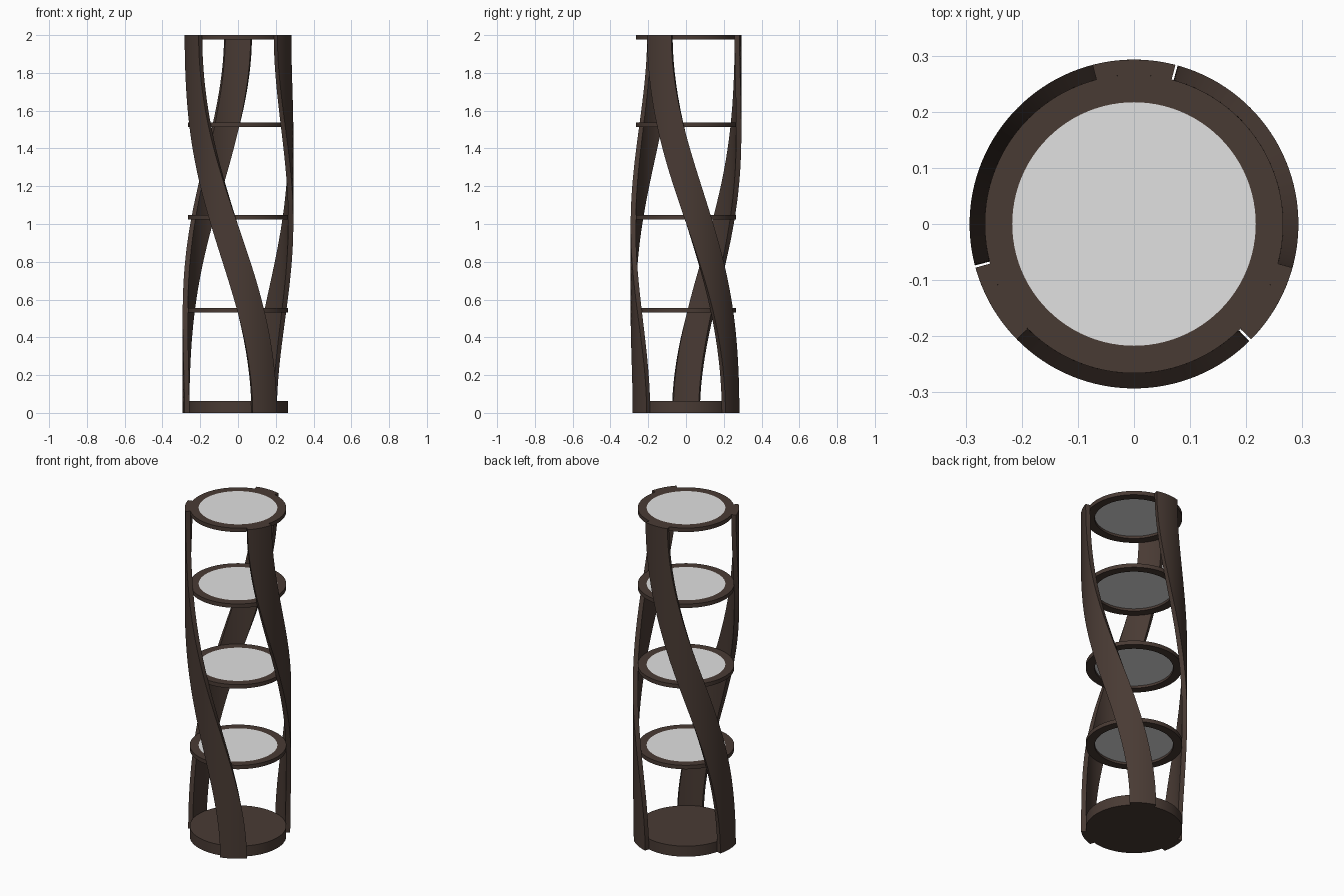
import bpy
import bmesh
from math import cos, sin, pi, radians

cube = bpy.data.objects.get("Cube")
if cube:
    bpy.data.objects.remove(cube, do_unlink=True)


def make_material(name, colour):
    mat = bpy.data.materials.new(name)
    mat.use_nodes = True
    mat.diffuse_color = colour
    mat.node_tree.nodes["Principled BSDF"].inputs["Base Color"].default_value = colour
    return mat


WOOD = make_material("dark brown wood", (0.066, 0.043, 0.034, 1))
GLASS = make_material("pale grey glass", (0.75, 0.75, 0.75, 1))

HEIGHT = 2.0
SHELF_RADIUS = 0.266
GLASS_RADIUS = 0.217
BAND_OUTER = 0.293
SHELF_THICKNESS = 0.024


def skin(name, loops, material, closed):
    """Join matching loops of points with quads; cap the ends unless closed."""
    bm = bmesh.new()
    rows = [[bm.verts.new(p) for p in loop] for loop in loops]
    pairs = list(zip(rows, rows[1:]))
    if closed:
        pairs.append((rows[-1], rows[0]))
    for a, b in pairs:
        for i in range(len(a)):
            j = (i + 1) % len(a)
            bm.faces.new((a[i], a[j], b[j], b[i]))
    if not closed:
        bm.faces.new(rows[0])
        bm.faces.new(rows[-1])
    bmesh.ops.recalc_face_normals(bm, faces=bm.faces)
    mesh = bpy.data.meshes.new(name)
    bm.to_mesh(mesh)
    bm.free()
    obj = bpy.data.objects.new(name, mesh)
    bpy.context.collection.objects.link(obj)
    finish(obj, material)


def finish(obj, material):
    obj.data.materials.append(material)
    bpy.ops.object.select_all(action='DESELECT')
    obj.select_set(True)
    bpy.context.view_layer.objects.active = obj
    bpy.ops.object.shade_smooth_by_angle(angle=radians(35))


def disc(name, radius, bottom, top, material):
    bpy.ops.mesh.primitive_cylinder_add(vertices=96, radius=radius, depth=top - bottom,
                                        location=(0, 0, (top + bottom) / 2))
    obj = bpy.context.object
    obj.name = name
    finish(obj, material)


def ring(name, inner, outer, bottom, top, material, sides=96):
    section = [(inner, bottom), (outer, bottom), (outer, top), (inner, top)]
    angles = [2 * pi * i / sides for i in range(sides)]
    skin(name, [[(r * cos(a), r * sin(a), z) for r, z in section] for a in angles],
         material, closed=True)


def twisted_band(name, start, steps=56, arc_steps=8):
    """Curved upright that eases through a quarter turn from bottom to top."""
    half = radians(14.6)
    arc = [-half + 2 * half * i / arc_steps for i in range(arc_steps + 1)]
    section = [(BAND_OUTER, a) for a in arc] + [(SHELF_RADIUS, a) for a in reversed(arc)]
    loops = []
    for k in range(steps + 1):
        t = k / steps
        turn = radians(start - 90 * t * t * (3 - 2 * t))
        loops.append([(r * cos(a + turn), r * sin(a + turn), HEIGHT * t) for r, a in section])
    skin(name, loops, WOOD, closed=False)


# Solid base
disc("base", SHELF_RADIUS, 0, 0.064, WOOD)

# Framed glass shelves, with the panes flush with the frame tops
for label, top in (("lower", 0.556), ("middle", 1.047), ("upper", 1.538), ("top", HEIGHT)):
    ring(label + "_shelf_frame", GLASS_RADIUS, SHELF_RADIUS, top - SHELF_THICKNESS, top, WOOD)
    disc(label + "_shelf_glass", GLASS_RADIUS, top - 0.01, top, GLASS)

# Three twisted uprights
for label, start in (("left", 60), ("right", 180), ("front", 300)):
    twisted_band(label + "_upright", start)
